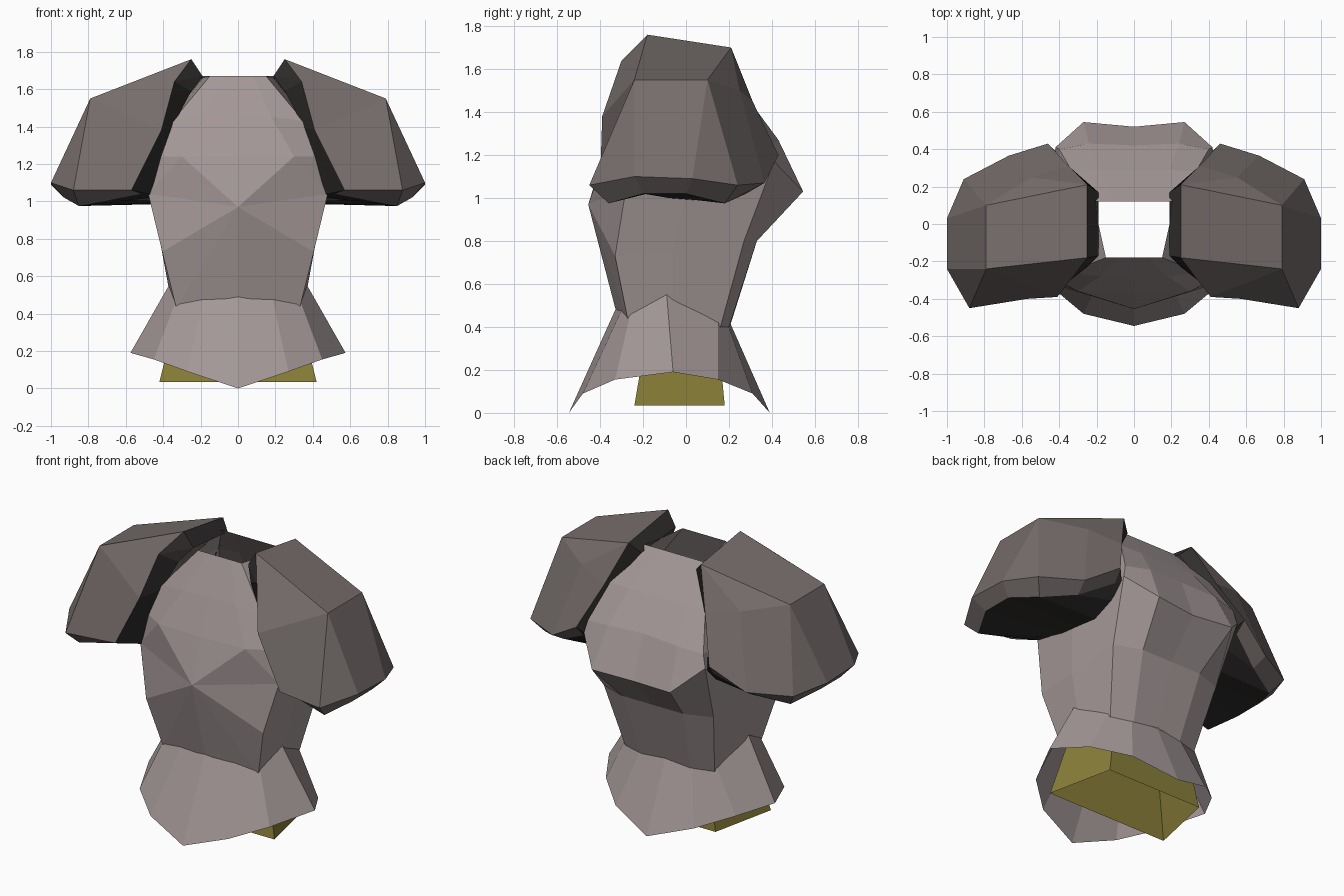
import bpy, bmesh


def material(name, rgb):
    mat = bpy.data.materials.new(name)
    mat.diffuse_color = (*rgb, 1)
    return mat


plate = material("plate", (.37, .31, .31))
guard = material("guard", (.18, .152, .148))
lining = material("lining", (.03, .027, .026))
olive = material("olive", (.25, .21, .04))


def loft(name, rows, mats, dark_rows=(), dark_cols=()):
    """Skin rows of points (bottom to top, front to back) and mirror across x."""
    bm = bmesh.new()
    grid = [[bm.verts.new(p) for p in row] for row in rows]
    for r, (a, b) in enumerate(zip(grid, grid[1:])):
        for c in range(len(a) - 1):
            f = bm.faces.new((a[c], a[c + 1], b[c + 1], b[c]))
            f.material_index = 1 if r in dark_rows or c in dark_cols else 0
    bmesh.ops.remove_doubles(bm, verts=bm.verts, dist=0.001)
    me = bpy.data.meshes.new(name)
    bm.to_mesh(me)
    bm.free()
    for mat in mats:
        me.materials.append(mat)
    ob = bpy.data.objects.new(name, me)
    bpy.context.collection.objects.link(ob)
    mod = ob.modifiers.new("mirror", 'MIRROR')
    mod.merge_threshold = 0.001


# breastplate: facets fan out from the chest apex
apex, low, hem = (0, -.455, .97), (0, -.33, .49), (.33, -.27, .43)
arm, top, peak = (.48, -.28, 1.04), (0, -.37, 1.24), (.30, -.36, 1.24)
loft("breastplate", [
    [low, low, hem],
    [apex, apex, hem],
    [apex, apex, (.405, -.33, .73)],
    [apex, apex, arm],
    [top, peak, arm],
    [top, peak, (.44, -.28, 1.24)],
    [(0, -.28, 1.45), (.18, -.28, 1.45), (.35, -.26, 1.43)],
    [(0, -.18, 1.67), (.08, -.18, 1.67), (.15, -.18, 1.67)],
], [plate])

# backplate with flanks: front edge, flank, back edge, mid, centre line
loft("backplate", [
    [hem, (.36, -.06, .48), (.31, .16, .40), (.17, .20, .40), (0, .21, .42)],
    [(.405, -.33, .73), (.41, -.06, .75), (.38, .27, .80), (.21, .33, .80), (0, .33, .80)],
    [arm, (.46, 0, 1.02), (.42, .41, 1.17), (.27, .545, 1.03), (0, .52, 1.02)],
    [(.44, -.28, 1.24), (.43, 0, 1.25), (.40, .40, 1.25), (.24, .43, 1.27), (0, .42, 1.28)],
    [(.35, -.26, 1.43), (.36, 0, 1.45), (.33, .28, 1.46), (.19, .29, 1.46), (0, .29, 1.46)],
    [(.15, -.18, 1.67), (.19, 0, 1.66), (.20, .12, 1.67), (.10, .12, 1.67), (0, .12, 1.67)],
], [plate])

# flared skirt, dipping to a point at front and back
loft("skirt", [
    [(0, -.545, 0), (.27, -.48, .09), (.45, -.33, .155), (.575, -.06, .19),
     (.45, .15, .155), (.27, .31, .09), (0, .39, 0)],
    [(0, -.32, .50), (.18, -.29, .50), (.32, -.25, .50), (.37, -.09, .55),
     (.32, .15, .42), (.18, .195, .41), (0, .205, .42)],
], [plate])

# shoulder guards: dark underside, lip, outer skin, and dark rims against the body
rim_front, rim_back = (.46, -.27, 1.035), (.41, .38, 1.14)
neck_front, neck_back = (.19, -.17, 1.67), (.19, .17, 1.64)
loft("shoulder_guard", [
    [rim_front, rim_front, (.46, -.18, 1.02), (.46, -.08, 1.0), (.455, .05, .99),
     (.44, .18, .985), (.42, .30, 1.06), rim_back, rim_back],
    [rim_front, (.52, -.32, 1.04), (.85, -.36, .975), (.93, -.20, 1.02), (.93, .0, 1.02),
     (.85, .18, .975), (.65, .28, 1.02), (.45, .37, 1.13), rim_back],
    [rim_front, (.57, -.40, 1.06), (.88, -.45, 1.06), (1, -.24, 1.10), (1, .03, 1.09),
     (.91, .24, 1.06), (.67, .365, 1.07), (.46, .43, 1.20), rim_back],
    [(.35, -.26, 1.40), (.41, -.39, 1.38), (.79, -.24, 1.55), (.79, -.24, 1.55),
     (.79, .10, 1.55), (.79, .10, 1.55), (.55, .25, 1.50), (.35, .31, 1.45), (.33, .25, 1.44)],
    [(.25, -.23, 1.59), (.34, -.30, 1.64)] + [(.25, -.18, 1.76)] * 2
    + [(.25, .21, 1.70)] * 4 + [neck_back],
    [(.25, -.23, 1.59)] + [neck_front] * 3 + [neck_back] * 5,
], [guard, lining], dark_rows=(0, 4), dark_cols=(0, 7))

# open hip band under the skirt
loft("hip_band", [
    [(0, -.24, .035), (.42, -.24, .035), (.33, .18, .035), (0, .18, .035)],
    [(0, -.185, .36), (.34, -.185, .36), (.27, .15, .36), (0, .15, .36)],
], [olive])
